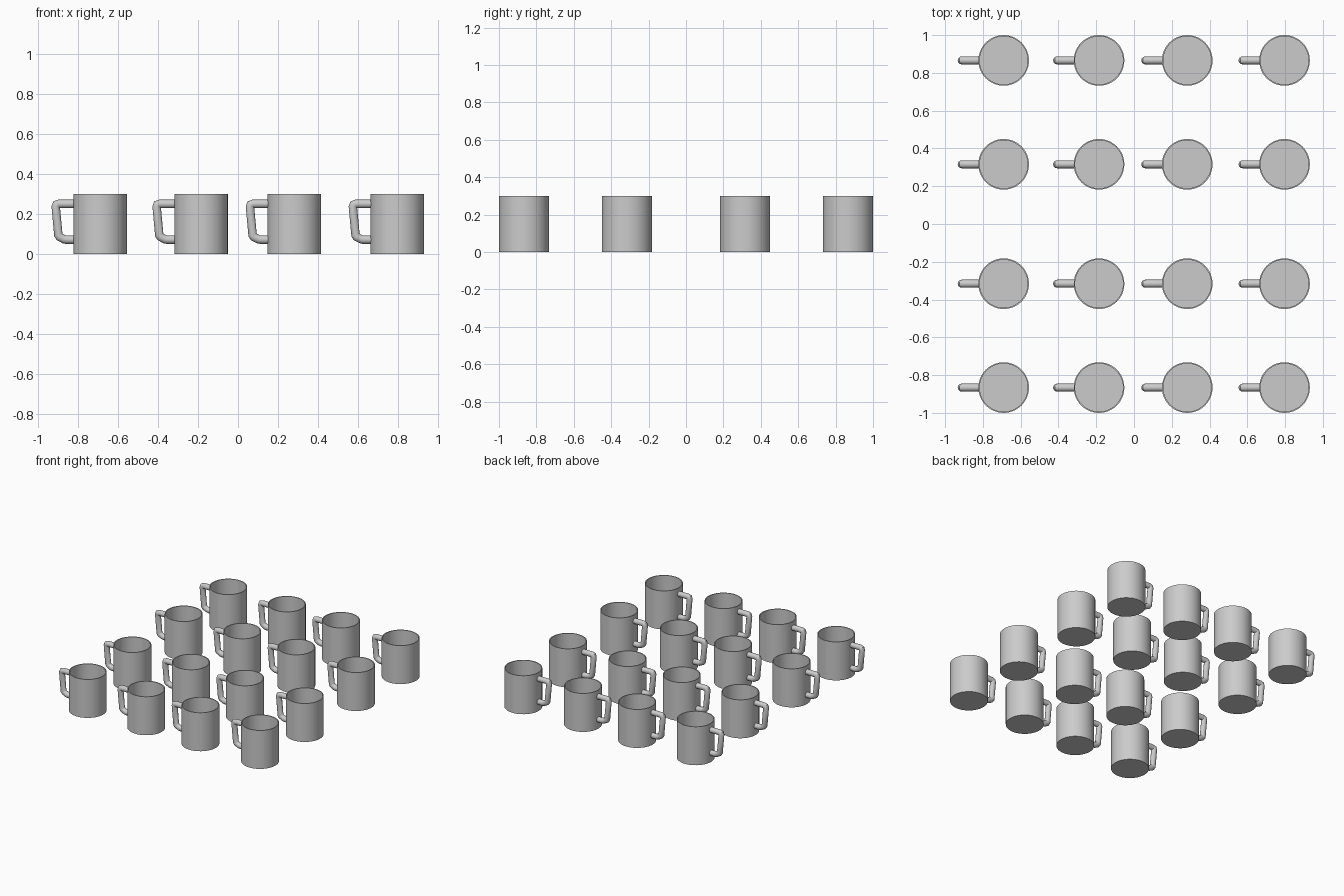
import bpy
from math import cos, sin, pi, radians
from mathutils import Vector

if "Cube" in bpy.data.objects:
    bpy.data.objects.remove(bpy.data.objects["Cube"])

R, H, WALL = 0.134, 0.30, 0.007
COLUMNS = (-0.69, -0.185, 0.282, 0.797)
ROWS = (-0.866, -0.316, 0.316, 0.866)


def loft(name, rings):
    """Skin a list of equal-sized rings and cap both ends."""
    n = len(rings[0])
    verts = [v for ring in rings for v in ring]
    faces = [(a * n + i, a * n + (i + 1) % n, (a + 1) * n + (i + 1) % n, (a + 1) * n + i)
             for a in range(len(rings) - 1) for i in range(n)]
    last = (len(rings) - 1) * n
    faces += [tuple(reversed(range(n))), tuple(range(last, last + n))]
    mesh = bpy.data.meshes.new(name)
    mesh.from_pydata(verts, [], faces)
    mesh.shade_smooth()
    mesh.set_sharp_from_angle(angle=radians(40))
    return mesh


def circle(r, z, n=48):
    return [(r * cos(2 * pi * i / n), r * sin(2 * pi * i / n), z) for i in range(n)]


def tube(name, path, r, n=16):
    """Sweep a circle along a path in the xz plane with mitred corners."""
    pts = [Vector((x, 0, z)) for x, z in path]
    side = Vector((0, 1, 0))
    rings = []
    for k, p in enumerate(pts):
        d_in = (p - pts[max(k - 1, 0)]).normalized()
        d_out = (pts[min(k + 1, len(pts) - 1)] - p).normalized()
        tangent = (d_in + d_out).normalized()
        mitre = 1 / max(tangent.dot(d_out if k == 0 else d_in), 0.5)
        normal = tangent.cross(side)
        rings.append([p + side * r * cos(2 * pi * i / n) + normal * r * mitre * sin(2 * pi * i / n)
                      for i in range(n)])
    return loft(name, rings)


# Hollow cup: outside wall, rim, inside wall, floor
cup = loft("mug_body", [circle(R, 0), circle(R, H), circle(R - WALL, H), circle(R - WALL, WALL)])

# Angular handle on the -x side, leaning inward toward the bottom
handle = tube("mug_handle", [(-0.130, 0.25), (-0.207, 0.25), (-0.218, 0.246), (-0.222, 0.235),
                             (-0.209, 0.094), (-0.203, 0.085), (-0.180, 0.073),
                             (-0.170, 0.071), (-0.130, 0.071)], 0.021)

# Four by four grid of mugs
for y in ROWS:
    for x in COLUMNS:
        for mesh in (cup, handle):
            ob = bpy.data.objects.new(mesh.name, mesh)
            ob.location = (x, y, 0)
            bpy.context.collection.objects.link(ob)
